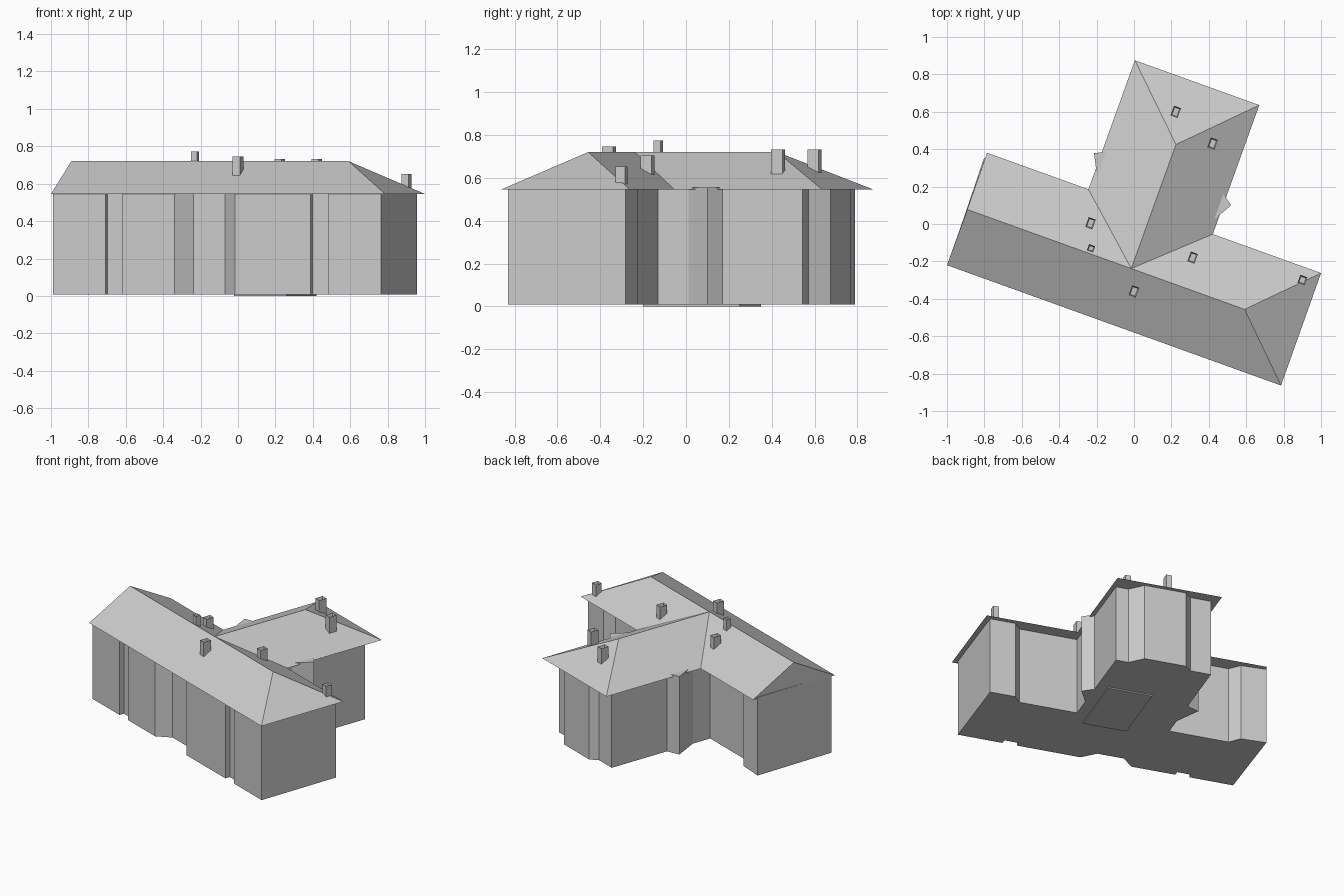
import bpy, bmesh, math
from mathutils import Matrix

cube = bpy.data.objects.get("Cube")
if cube:
    bpy.data.objects.remove(cube, do_unlink=True)

# One plain plaster grey for the whole building
grey = bpy.data.materials.new("plaster_grey")
grey.use_nodes = True
colour = (0.6, 0.6, 0.6, 1)
grey.diffuse_color = colour
grey.node_tree.nodes["Principled BSDF"].inputs["Base Color"].default_value = colour

# The plan is laid out straight, then turned clockwise on the site
TURN = Matrix.Rotation(math.radians(-19.8), 4, 'Z')
FLOOR, WALL_TOP, EAVE, RIDGE = 0.008, 0.555, 0.545, 0.72


def finish(name, bm):
    bmesh.ops.recalc_face_normals(bm, faces=bm.faces[:])
    bm.transform(TURN)
    mesh = bpy.data.meshes.new(name)
    bm.to_mesh(mesh)
    bm.free()
    mesh.materials.append(grey)
    obj = bpy.data.objects.new(name, mesh)
    bpy.context.collection.objects.link(obj)
    return obj


def prism(name, outline, low, high):
    bm = bmesh.new()
    base = bm.faces.new([bm.verts.new((x, y, low)) for x, y in outline])
    top = bmesh.ops.extrude_face_region(bm, geom=[base], use_keep_orig=True)
    moved = [e for e in top["geom"] if isinstance(e, bmesh.types.BMVert)]
    bmesh.ops.translate(bm, verts=moved, vec=(0, 0, high - low))
    return finish(name, bm)


def rect(x, y, w, d):
    return [(x - w / 2, y - d / 2), (x + w / 2, y - d / 2),
            (x + w / 2, y + d / 2), (x - w / 2, y + d / 2)]


# Walls: footprint run counter-clockwise from the front corner
SOUTH, INNER = -0.522, -0.487
front_side = [(-0.863, SOUTH),
              (-0.566, SOUTH), (-0.566, INNER), (-0.471, INNER), (-0.471, SOUTH),
              (-0.173, SOUTH), (-0.095, -0.442), (0.085, -0.442), (0.17, SOUTH),
              (0.6, SOUTH), (0.6, INNER), (0.698, INNER), (0.698, SOUTH),
              (1.0, SOUTH)]
back_left = [(0.995, 0.058), (0.825, 0.058), (0.775, 0.0), (0.385, 0.0),
             (0.385, 0.15), (0.455, 0.27), (0.385, 0.32)]
wing_end = [(0.385, 0.715), (0.3, 0.715), (0.22, 0.795),
            (-0.06, 0.795), (-0.105, 0.75), (-0.245, 0.75)]
back_right = [(-0.245, 0.32), (-0.33, 0.285), (-0.245, 0.12), (-0.245, -0.015),
              (-0.645, -0.015), (-0.705, 0.05), (-0.874, 0.06)]
prism("walls", front_side + back_left + wing_end + back_right, FLOOR, WALL_TOP)
prism("foundation", rect(0.163, 0.138, 0.296, 0.479), 0, FLOOR + 0.004)

# Roof: long range with gable and hip, crossed by a hipped rear wing
points = {
    "a": (-0.866, -0.546, EAVE), "b": (1.032, -0.546, EAVE),
    "c": (1.03, 0.092, EAVE), "d": (-0.868, 0.092, EAVE),
    "e": (-0.292, 0.825, EAVE), "f": (0.415, 0.825, EAVE),
    "g": (0.415, 0.092, EAVE), "h": (-0.292, 0.092, EAVE),
    "w": (-0.865, -0.229, RIDGE), "x": (0.711, -0.229, RIDGE),
    "j": (0.067, -0.229, RIDGE), "p": (0.067, 0.476, RIDGE),
}
bm = bmesh.new()
corner = {key: bm.verts.new(co) for key, co in points.items()}
for loop in ("abxjw", "bcx", "cgjx", "hdwj", "daw", "gfpj", "fep", "ehjp", "adhefgcb"):
    bm.faces.new([corner[key] for key in loop])
finish("roof", bm)


# Chimneys: hollow-topped stacks
def chimney(name, x, y, low, high, w=0.04, d=0.055):
    bm = bmesh.new()
    box = Matrix.Translation((x, y, (low + high) / 2)) @ Matrix.Diagonal((w, d, high - low, 1))
    bmesh.ops.create_cube(bm, size=1, matrix=box)
    top = max(bm.faces, key=lambda f: f.calc_center_median().z)
    bmesh.ops.inset_region(bm, faces=[top], thickness=0.009)
    bmesh.ops.translate(bm, verts=top.verts[:], vec=(0, 0, -0.03))
    finish(name, bm)


chimney("chimney_ridge", -0.172, -0.2, 0.68, 0.773, 0.035, 0.035)
chimney("chimney_front_slope", 0.122, -0.339, 0.64, 0.745)
chimney("chimney_hip_end", 0.949, 0.023, 0.56, 0.653, 0.04, 0.045)
chimney("chimney_back_slope_left", 0.356, -0.063, 0.6, 0.703)
chimney("chimney_back_slope_right", -0.22, -0.075, 0.61, 0.705)
chimney("chimney_wing_side", 0.25, 0.547, 0.61, 0.732)
chimney("chimney_wing_end", 0.007, 0.64, 0.61, 0.732)
